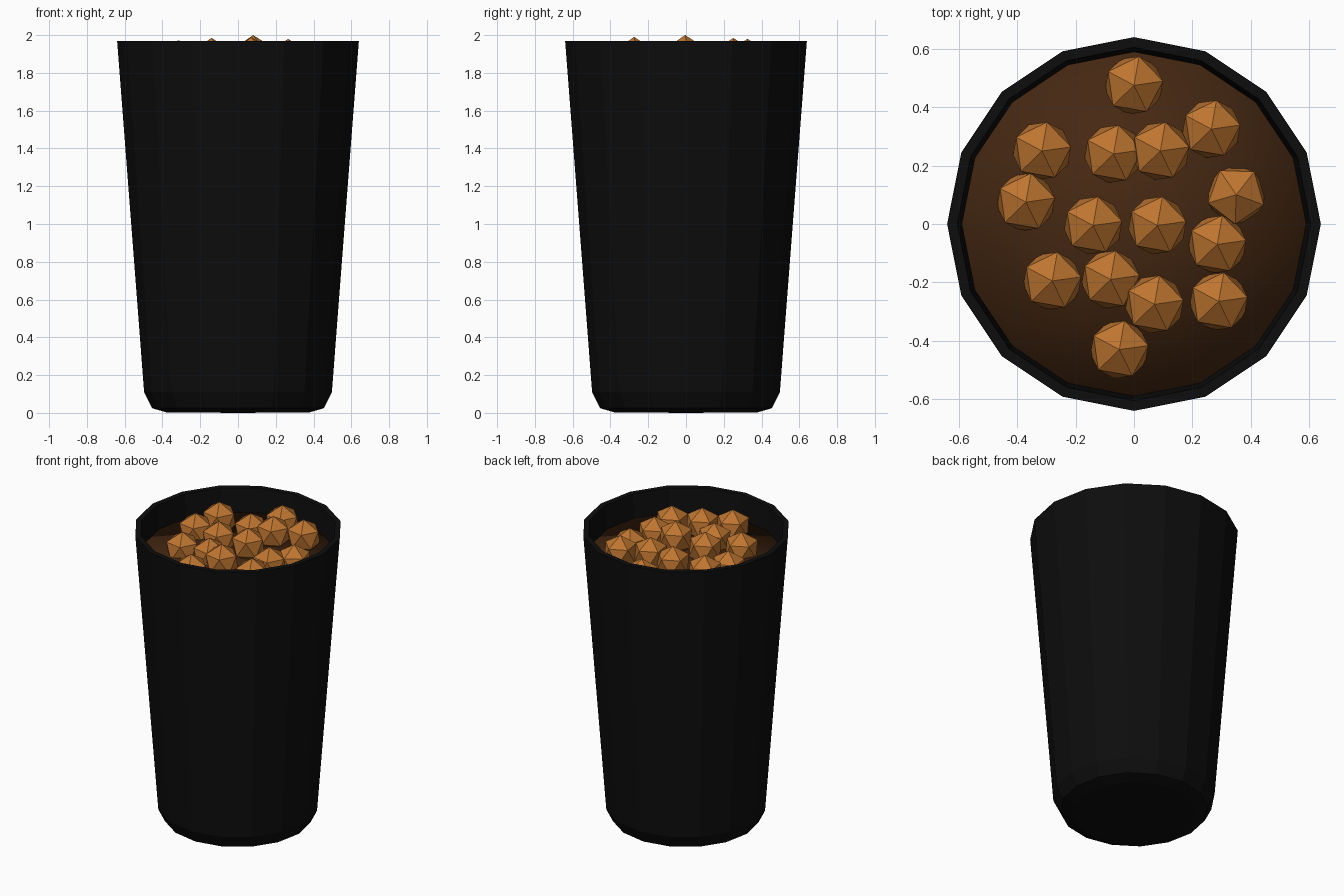
import bpy, bmesh, math

if "Cube" in bpy.data.objects:
    bpy.data.objects.remove(bpy.data.objects["Cube"])

SIDES = 16


def material(name, rgb):
    m = bpy.data.materials.new(name)
    m.diffuse_color = (*rgb, 1.0)
    m.use_nodes = True
    m.node_tree.nodes["Principled BSDF"].inputs["Base Color"].default_value = m.diffuse_color
    return m


def finish(bm, name, mat, smooth=False):
    bmesh.ops.recalc_face_normals(bm, faces=bm.faces)
    for f in bm.faces:
        f.smooth = smooth
    me = bpy.data.meshes.new(name)
    bm.to_mesh(me)
    bm.free()
    me.materials.append(mat)
    ob = bpy.data.objects.new(name, me)
    bpy.context.collection.objects.link(ob)
    return ob


def lathe(name, profile, mat, smooth=False):
    """Closed solid of revolution; radius 0 makes a pole vertex."""
    bm = bmesh.new()
    rings = []
    for r, z in profile:
        n = SIDES if r > 0 else 1
        rings.append([bm.verts.new((r * math.cos(math.tau * i / SIDES),
                                    r * math.sin(math.tau * i / SIDES), z))
                      for i in range(n)])
    for a, b in zip(rings, rings[1:]):
        for i in range(SIDES):
            j = (i + 1) % SIDES
            loop = [a[i % len(a)], a[j % len(a)], b[j % len(b)], b[i % len(b)]]
            bm.faces.new(list(dict.fromkeys(loop)))
    return finish(bm, name, mat, smooth)


black = material("cup black", (0.004, 0.004, 0.004))
brown = material("dark drink brown", (0.06, 0.021, 0.006))
orange = material("ball caramel", (0.52, 0.18, 0.03))

# Tapered cup with a bevelled foot and an open, hollow top
lathe("cup", [(0, 0), (0.38, 0.003), (0.455, 0.025), (0.497, 0.11), (0.64, 1.97),
              (0.605, 1.97), (0.46, 0.11), (0.42, 0.06), (0, 0.06)], black)

# Drink surface just below the rim, softly shaded
lathe("drink", [(0, 1.81), (0.59, 1.81), (0.46, 0.13), (0, 0.13)], brown, True)

# Floating low-poly balls: x, y, top height
R = 0.112
balls = [(0, 0.475, 1.95), (0.265, 0.325, 1.98), (-0.315, 0.25, 1.973),
         (-0.07, 0.24, 1.965), (0.09, 0.25, 1.985), (-0.37, 0.075, 1.95),
         (0.35, 0.10, 1.92), (-0.14, -0.005, 1.985), (0.08, -0.005, 2.0),
         (0.285, -0.07, 1.95), (-0.28, -0.195, 1.95), (-0.08, -0.19, 1.96),
         (0.07, -0.275, 1.99), (0.29, -0.265, 1.95), (-0.05, -0.43, 1.95)]
for k, (x, y, top) in enumerate(balls):
    bm = bmesh.new()
    bmesh.ops.create_icosphere(bm, subdivisions=1, radius=R)
    ob = finish(bm, f"ball_{k + 1}", orange)
    ob.location = (x, y, top - R)
    ob.rotation_euler.z = math.radians(-20 if k == 6 else 8)
